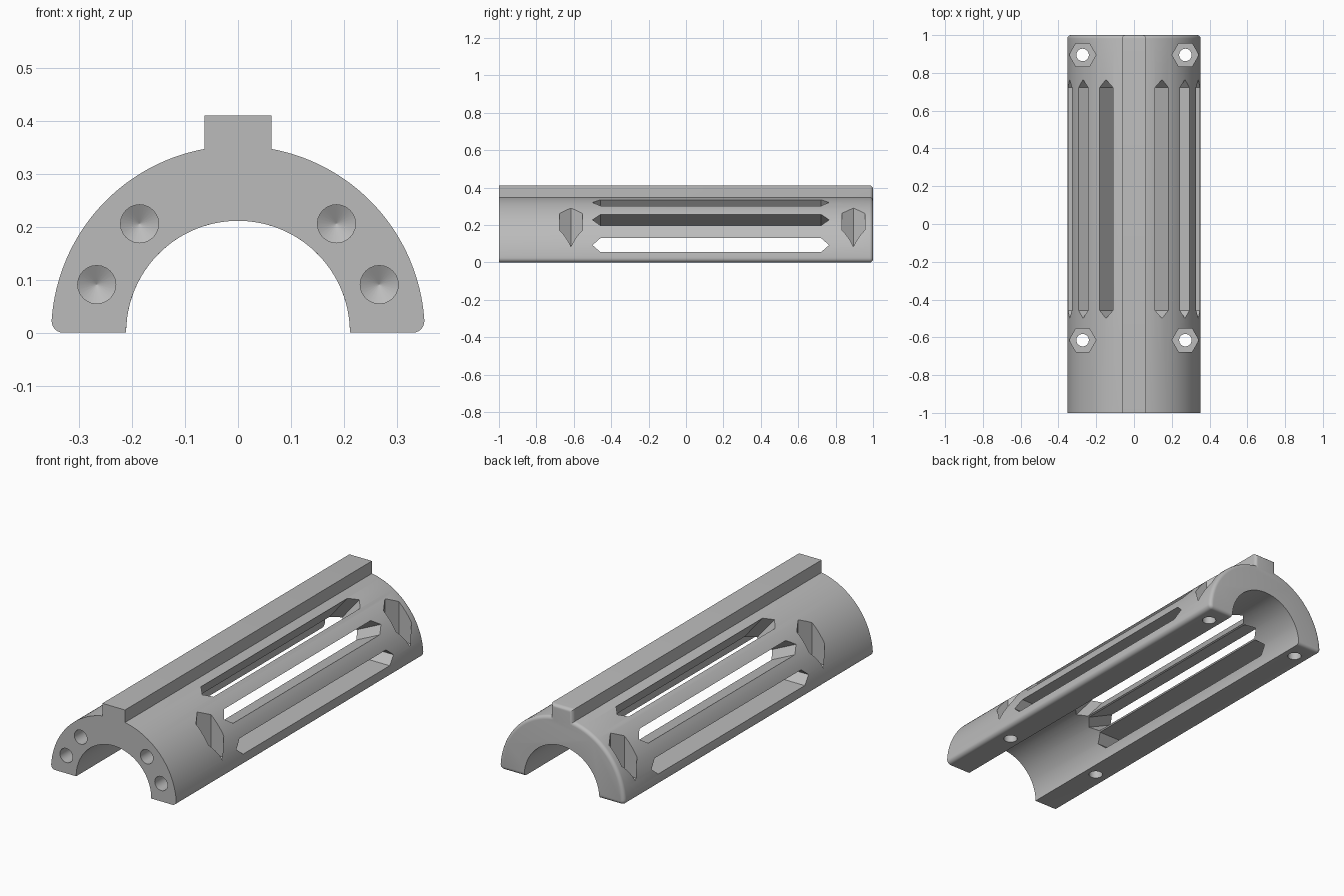
import bpy, bmesh
from math import sin, cos, pi, sqrt, atan2, asin, radians
from mathutils import Vector, Matrix

if "Cube" in bpy.data.objects:
    bpy.data.objects.remove(bpy.data.objects["Cube"])

OUTER, INNER = 0.353, 0.2115
RAIL_HALF, RAIL_TOP = 0.0635, 0.411
FOOT_FILLET, END_FILLET = 0.022, 0.018

grey = bpy.data.materials.new("plain grey")
grey.use_nodes = True
grey.diffuse_color = (0.5, 0.5, 0.5, 1)
grey.node_tree.nodes["Principled BSDF"].inputs["Base Color"].default_value = (0.5, 0.5, 0.5, 1)


def make_object(name, bm):
    bmesh.ops.recalc_face_normals(bm, faces=bm.faces)
    mesh = bpy.data.meshes.new(name)
    bm.to_mesh(mesh)
    bm.free()
    mesh.materials.append(grey)
    obj = bpy.data.objects.new(name, mesh)
    bpy.context.collection.objects.link(obj)
    return obj


def loft(name, rings):
    """Skin a list of matching closed rings and cap both ends."""
    bm = bmesh.new()
    loops = [[bm.verts.new(p) for p in ring] for ring in rings]
    n = len(loops[0])
    for a, b in zip(loops, loops[1:]):
        for i in range(n):
            j = (i + 1) % n
            bm.faces.new((a[i], a[j], b[j], b[i]))
    bm.faces.new(loops[0])
    bm.faces.new(loops[-1])
    return make_object(name, bm)


def arc(cx, cz, r, a0, a1, steps):
    return [(cx + r * cos(a0 + (a1 - a0) * i / steps),
             cz + r * sin(a0 + (a1 - a0) * i / steps)) for i in range(steps + 1)]


def section(d):
    """Half-ring with top rail, its outside pulled in by d."""
    f = FOOT_FILLET
    cx = sqrt((OUTER - f) ** 2 - f ** 2)
    r = OUTER - d
    foot = atan2(f, cx)
    half = RAIL_HALF - d
    right = arc(cx, f, f - d, -pi / 2, foot, 6)
    right += arc(0, 0, r, foot, pi / 2 - asin(half / r), 40)[1:]
    right.append((half, RAIL_TOP - d))
    left = [(-x, z) for x, z in reversed(right)]
    a = asin(d / INNER)
    return right + left + arc(0, 0, INNER, pi - a, a, 64)


# Main body, rounded over at the back end
stations = [(-1.0, 0.0)]
for i in range(6):
    t = i / 5 * pi / 2
    stations.append((1 - END_FILLET + END_FILLET * sin(t), END_FILLET * (1 - cos(t))))
body = loft("half_tube_with_rail", [[(x, y, z) for x, z in section(d)] for y, d in stations])


def cut(cutter):
    cutter.hide_render = True
    mod = body.modifiers.new("cut", 'BOOLEAN')
    mod.operation = 'DIFFERENCE'
    mod.solver = 'EXACT'
    mod.object = cutter
    bpy.context.view_layer.objects.active = body
    bpy.ops.object.modifier_apply(modifier=mod.name)
    bpy.data.objects.remove(cutter)


def circle(r, n):
    return [(r * cos(2 * pi * i / n), r * sin(2 * pi * i / n)) for i in range(n)]


# Long vent slots with pointed ends, stepped around the axis
SLOT_HALF, SLOT_OFFSET, TIP = 0.0375, 0.0925, 0.043
FRONT, BACK = -0.5, 0.765
outline = [(FRONT, 0), (FRONT + TIP, -SLOT_HALF), (BACK - TIP, -SLOT_HALF),
           (BACK, 0), (BACK - TIP, SLOT_HALF), (FRONT + TIP, SLOT_HALF)]
for side in (-1, 1):
    for step in range(3):
        turn = Matrix.Rotation(-radians(25 * step), 3, 'Y')
        rings = []
        for s in (0.14, 0.45):
            pts = [turn @ Vector((s, y, SLOT_OFFSET + h)) for y, h in outline]
            rings.append([(side * p.x, p.y, p.z) for p in pts])
        cut(loft("slot_cutter", rings))

# Vertical bolt holes with hexagonal nut pockets above
for side in (-1, 1):
    for y0 in (-0.615, 0.895):
        for ring, low in ((circle(0.071, 6), 0.065), (circle(0.033, 32), -0.1)):
            cut(loft("bolt_cutter", [[(side * 0.272 + x, y0 + y, z) for x, y in ring]
                                     for z in (low, 0.5)]))

# Blind drilled holes with conical bottoms in the front face
for side in (-1, 1):
    for hx, hz in ((0.186, 0.206), (0.267, 0.091)):
        rings = [[(side * hx + x, y, hz + z) for x, z in circle(r, 24)]
                 for y, r in ((-1.1, 0.036), (-0.8, 0.036), (-0.78, 0.0005))]
        cut(loft("drill_cutter", rings))

# Smooth curved walls, crisp edges
for o in bpy.context.selected_objects:
    o.select_set(False)
body.select_set(True)
bpy.context.view_layer.objects.active = body
bpy.ops.object.shade_smooth_by_angle(angle=radians(25))
